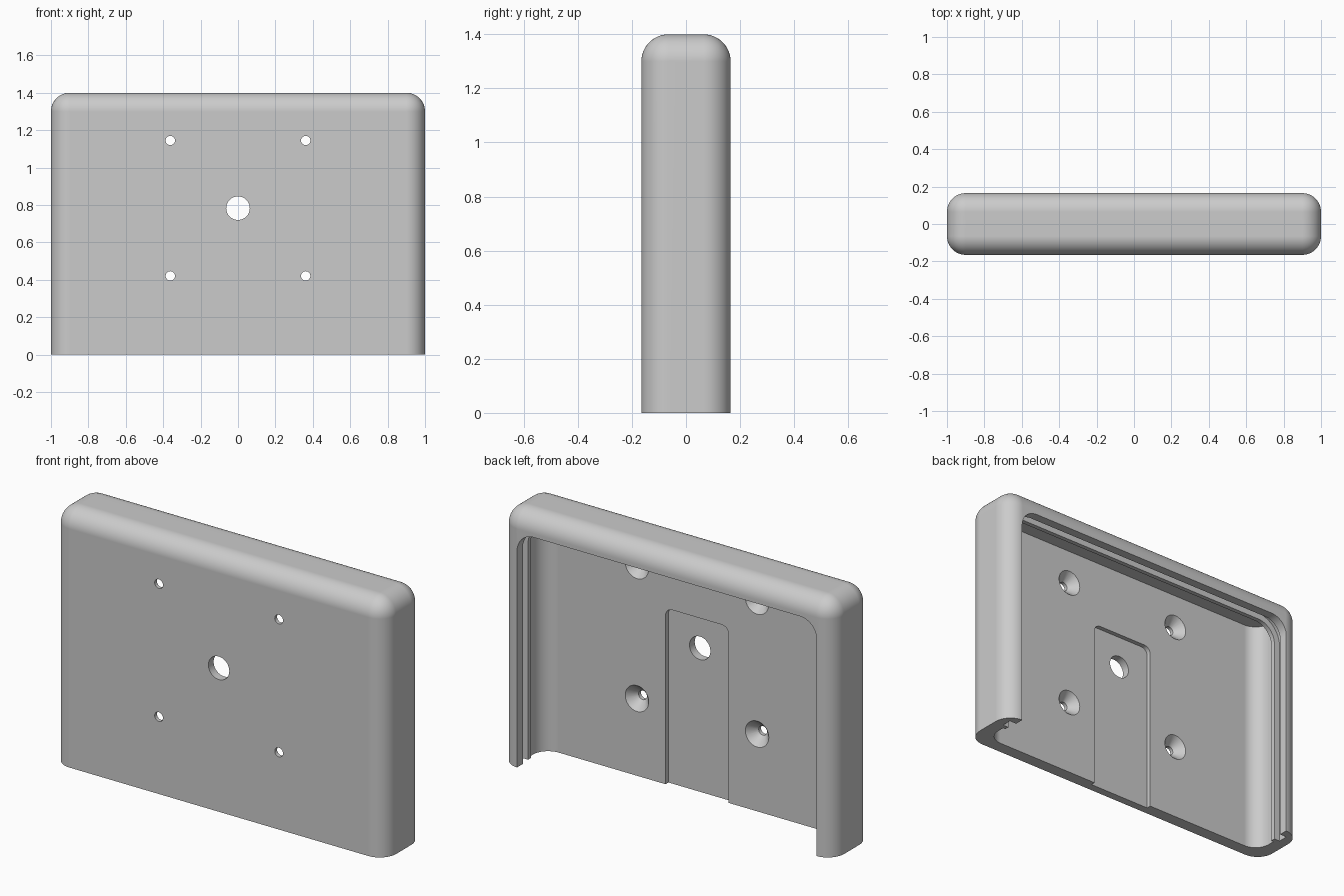
import bpy, bmesh, math
from mathutils import Matrix, Vector

cube = bpy.data.objects.get("Cube")
if cube:
    bpy.data.objects.remove(cube, do_unlink=True)

WIDTH, DEPTH, HEIGHT, ROUND = 2.0, 0.33, 1.4, 0.1
FLOOR = -0.095          # inner face of the front wall
TO_Y = Matrix.Rotation(math.radians(-90), 4, 'X')

grey = bpy.data.materials.new("light grey")
grey.use_nodes = True
colour = (0.6, 0.6, 0.6, 1)
grey.diffuse_color = colour
grey.node_tree.nodes["Principled BSDF"].inputs["Base Color"].default_value = colour


def make_object(name, bm):
    bmesh.ops.recalc_face_normals(bm, faces=bm.faces)
    mesh = bpy.data.meshes.new(name)
    bm.to_mesh(mesh)
    bm.free()
    mesh.materials.append(grey)
    obj = bpy.data.objects.new(name, mesh)
    bpy.context.collection.objects.link(obj)
    return obj


def round_end(half, start, end, r, steps=12):
    """Outline of a strip, square at start and with two rounded corners at end."""
    s = 1 if end > start else -1
    pts = [(half, start)]
    for i in range(steps + 1):
        a = math.pi / 2 * i / steps
        pts.append((half - r + r * math.cos(a), end - s * r + s * r * math.sin(a)))
    return pts + [(-x, v) for x, v in reversed(pts)]


def prism(name, coords, direction):
    bm = bmesh.new()
    face = bm.faces.new([bm.verts.new(c) for c in coords])
    new = bmesh.ops.extrude_face_region(bm, geom=[face])["geom"]
    verts = [g for g in new if isinstance(g, bmesh.types.BMVert)]
    bmesh.ops.translate(bm, verts=verts, vec=Vector(direction))
    return make_object(name, bm)


def panel_cutter(name, half, top, r, y0, y1):
    outline = round_end(half, -0.1, top, r)
    return prism(name, [(x, y0, z) for x, z in outline], (0, y1 - y0, 0))


def round_cutter(name, x, z, y0, y1, r0, r1):
    bm = bmesh.new()
    place = Matrix.Translation((x, (y0 + y1) / 2, z)) @ TO_Y
    bmesh.ops.create_cone(bm, cap_ends=True, segments=40, radius1=r0, radius2=r1,
                          depth=y1 - y0, matrix=place)
    return make_object(name, bm)


# Outer shell: rounded everywhere except around the flat bottom
bm = bmesh.new()
bmesh.ops.create_cube(bm, size=1)
bmesh.ops.scale(bm, vec=(WIDTH, DEPTH, HEIGHT), verts=bm.verts)
bmesh.ops.translate(bm, vec=(0, 0, HEIGHT / 2), verts=bm.verts)
edges = [e for e in bm.edges if max(v.co.z for v in e.verts) > 0.1]
bmesh.ops.bevel(bm, geom=edges, offset=ROUND, segments=12, profile=0.5,
                affect='EDGES', clamp_overlap=True)
housing = make_object("housing", bm)

# Main cavity, open at the bottom, with rounded corners against the front wall
outline = round_end(0.925, 0.035, FLOOR, 0.09)
cutters = [prism("cavity", [(x, y, -0.1) for x, y in outline], (0, 0, 1.435))]

# Ledge, sliding-panel groove and rear window
cutters.append(panel_cutter("ledge", 0.91, 1.29, 0.11, 0.02, 0.07))
cutters.append(panel_cutter("groove", 0.945, 1.325, 0.145, 0.06, 0.115))
cutters.append(panel_cutter("window", 0.903, 1.28, 0.1, 0.1, 0.3))

# Shallow cable recess and its through hole
cutters.append(panel_cutter("recess", 0.19, 0.96, 0.04, FLOOR - 0.025, -0.04))
cutters.append(round_cutter("cable_hole", 0, 0.783, -0.3, -0.05, 0.063, 0.063))

# Four countersunk screw holes
for x in (-0.362, 0.362):
    for z in (0.421, 1.145):
        cutters.append(round_cutter("screw_hole", x, z, -0.3, -0.12, 0.025, 0.025))
        cutters.append(round_cutter("countersink", x, z, -0.15, -0.085, 0.02, 0.08))

for cutter in cutters:
    cutter.hide_render = True
    mod = housing.modifiers.new(cutter.name, 'BOOLEAN')
    mod.operation = 'DIFFERENCE'
    mod.solver = 'EXACT'
    mod.object = cutter

# Bake the cuts and drop the cutters
graph = bpy.context.evaluated_depsgraph_get()
baked = bpy.data.meshes.new_from_object(housing.evaluated_get(graph))
housing.modifiers.clear()
housing.data = baked
baked.materials.clear()
baked.materials.append(grey)
for poly in baked.polygons:
    poly.material_index = 0
for cutter in cutters:
    bpy.data.objects.remove(cutter, do_unlink=True)

# Smooth fillets, crisp edges
bpy.ops.object.select_all(action='DESELECT')
housing.select_set(True)
bpy.context.view_layer.objects.active = housing
bpy.ops.object.shade_smooth_by_angle(angle=math.radians(30))
normals = housing.modifiers.new("even_normals", 'WEIGHTED_NORMAL')
normals.keep_sharp = True
